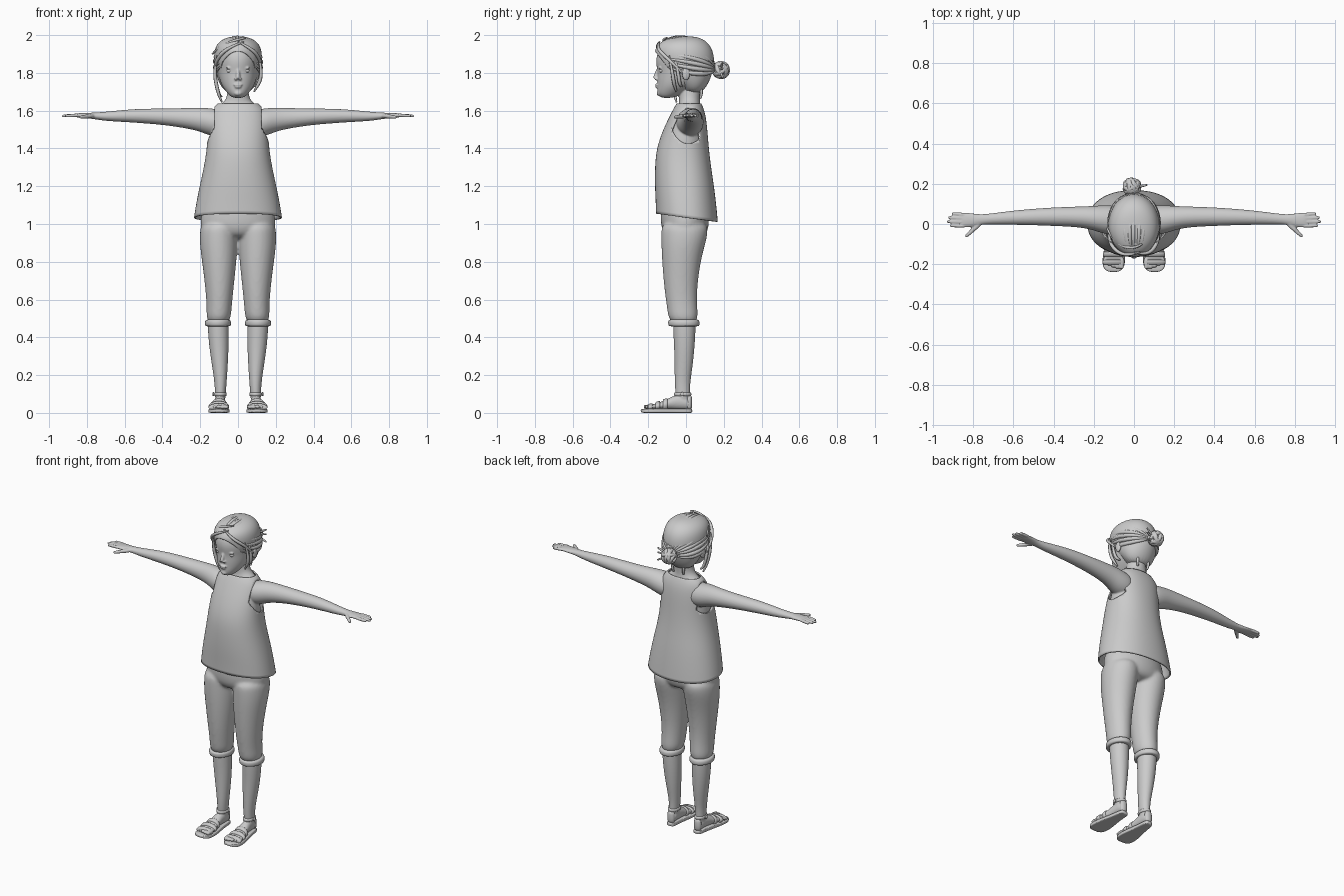
import bpy, bmesh, math, random
from mathutils import Vector, Matrix, Euler

random.seed(4)
if "Cube" in bpy.data.objects:
    bpy.data.objects.remove(bpy.data.objects["Cube"])

GREY = (0.6, 0.6, 0.6, 1)
clay = bpy.data.materials.new("plain_grey")
clay.use_nodes = True
clay.diffuse_color = GREY
clay.node_tree.nodes["Principled BSDF"].inputs["Base Color"].default_value = GREY


def skin_rings(bm, rings, caps=True):
    loops = [[bm.verts.new(p) for p in ring] for ring in rings]
    n = len(loops[0])
    for a, b in zip(loops, loops[1:]):
        for i in range(n):
            j = (i + 1) % n
            bm.faces.new((a[i], a[j], b[j], b[i]))
    if caps:
        bm.faces.new(loops[0][::-1])
        bm.faces.new(loops[-1])


def loft(bm, sections, axis="z", side=1, power=2, caps=True, n=24):
    """Section: position on the axis, then the bounds on the two other axes."""
    rings = []
    for pos, a0, a1, b0, b1 in sections:
        ring = []
        for k in range(n):
            t = 2 * math.pi * k / n
            c, s = math.cos(t), math.sin(t)
            u = math.copysign(abs(c) ** (2 / power), c)
            v = math.copysign(abs(s) ** (2 / power), s)
            a = (a0 + a1) / 2 + u * (a1 - a0) / 2
            b = (b0 + b1) / 2 + v * (b1 - b0) / 2
            x, y, z = {"z": (a, b, pos), "x": (pos, a, b), "y": (a, pos, b)}[axis]
            ring.append((x * side, y, z))
        rings.append(ring)
    skin_rings(bm, rings, caps)


def digit(bm, p0, p1, r0, r1, side=1):
    p0, p1 = Vector(p0), Vector(p1)
    q = (p1 - p0).to_track_quat("Z", "Y")
    rings = []
    for t, f in ((0, .7), (.12, 1), (.5, 1), (.88, 1), (1, .7)):
        r = (r0 + (r1 - r0) * t) * f
        ring = [p0.lerp(p1, t) + q @ Vector((r * math.cos(k * math.pi / 5), r * math.sin(k * math.pi / 5), 0))
                for k in range(10)]
        rings.append([(p.x * side, p.y, p.z) for p in ring])
    skin_rings(bm, rings)


def blob(bm, centre, radii):
    m = Matrix.Translation(centre) @ Matrix.Diagonal((*radii, 1))
    bmesh.ops.create_uvsphere(bm, u_segments=16, v_segments=10, radius=1, matrix=m)


def finish(name, bm, subdiv=2, voxel=0, relax=3):
    bmesh.ops.recalc_face_normals(bm, faces=bm.faces)
    me = bpy.data.meshes.new(name)
    bm.to_mesh(me)
    bm.free()
    for p in me.polygons:
        p.use_smooth = True
    me.materials.append(clay)
    ob = bpy.data.objects.new(name, me)
    bpy.context.collection.objects.link(ob)
    if subdiv:
        mod = ob.modifiers.new("Subdivide", "SUBSURF")
        mod.levels = mod.render_levels = subdiv
    if voxel:
        mod = ob.modifiers.new("Merge", "REMESH")
        mod.mode, mod.voxel_size, mod.use_smooth_shade = "VOXEL", voxel, True
        mod = ob.modifiers.new("Relax", "SMOOTH")
        mod.factor, mod.iterations = .5, relax
    return ob


def thicken(ob, depth):
    mod = ob.modifiers.new("Thickness", "SOLIDIFY")
    mod.thickness, mod.offset = depth, -1


def strands(name, paths, radius, cyclic=False):
    cu = bpy.data.curves.new(name, "CURVE")
    cu.dimensions, cu.bevel_depth, cu.bevel_resolution = "3D", radius, 2
    cu.use_fill_caps, cu.resolution_u = True, 5
    for path in paths:
        sp = cu.splines.new("NURBS")
        sp.points.add(len(path) - 1)
        sp.use_endpoint_u, sp.use_cyclic_u, sp.order_u = not cyclic, cyclic, 4
        for k, (pt, co) in enumerate(zip(sp.points, path)):
            pt.co = (*co, 1)
            pt.radius = 1 if cyclic else .25 + .8 * math.sin(math.pi * (k + .3) / (len(path) - .4))
    cu.materials.append(clay)
    ob = bpy.data.objects.new(name, cu)
    bpy.context.collection.objects.link(ob)


# Skin of head, neck, chest, arms and hands merged into one surface
bm = bmesh.new()
loft(bm, [(1.3, -.15, .15, -.14, .11), (1.4, -.15, .15, -.14, .105), (1.5, -.145, .145, -.11, .1),
          (1.57, -.135, .135, -.075, .09), (1.61, -.12, .12, -.05, .082), (1.635, -.09, .09, -.037, .076),
          (1.66, -.06, .06, -.037, .072), (1.72, -.054, .054, -.04, .078), (1.78, -.05, .05, -.03, .08)])
loft(bm, [(1.666, -.03, .03, -.135, -.07), (1.69, -.055, .055, -.154, -.01), (1.73, -.086, .086, -.152, .05),
          (1.77, -.1, .1, -.154, .1), (1.81, -.108, .108, -.151, .125), (1.86, -.113, .113, -.163, .13),
          (1.92, -.11, .11, -.15, .125), (1.975, -.07, .07, -.1, .08)])
digit(bm, (0, -.146, 1.825), (0, -.166, 1.768), .008, .013)
blob(bm, (0, -.153, 1.737), (.024, .011, .006))
blob(bm, (0, -.152, 1.725), (.019, .011, .006))
blob(bm, (0, -.142, 1.692), (.022, .014, .014))
for s in (-1, 1):
    blob(bm, (s * .012, -.156, 1.768), (.008, .012, .008))
    blob(bm, (s * .119, .0, 1.795), (.012, .022, .036))
    blob(bm, (s * .043, -.139, 1.826), (.024, .008, .005))
    loft(bm, [(.06, -.05, .09, 1.46, 1.6), (.14, -.055, .095, 1.462, 1.613), (.2, -.03, .09, 1.49, 1.617),
              (.28, -.015, .087, 1.508, 1.614), (.4, -.01, .083, 1.525, 1.611), (.5, -.006, .076, 1.533, 1.611),
              (.6, -.004, .067, 1.54, 1.605), (.7, -.002, .054, 1.545, 1.594), (.76, -.002, .047, 1.555, 1.59),
              (.8, -.015, .053, 1.56, 1.588), (.84, -.02, .057, 1.563, 1.587), (.865, -.014, .052, 1.566, 1.584)],
         axis="x", side=s)
    for root, tip, reach in ((-.01, -.008, .917), (.01, .012, .933), (.029, .032, .927), (.046, .052, .908)):
        digit(bm, (.84, root, 1.576), (reach, tip, 1.572), .0105, .0085, s)
    digit(bm, (.765, .005, 1.573), (.84, -.065, 1.565), .014, .009, s)
finish("skin_upper_body", bm, voxel=.0045)

# Eyes
bm = bmesh.new()
for s in (-1, 1):
    blob(bm, (s * .043, -.127, 1.811), (.019, .016, .012))
finish("eyes", bm, subdiv=1)

# Sleeveless top with a hem that dips at the back
bm = bmesh.new()
loft(bm, [(z, -w, w, f, b) for z, w, f, b in (
    (1.034, .235, -.16, .17), (1.1, .225, -.162, .164), (1.2, .205, -.166, .15), (1.3, .182, -.166, .134),
    (1.4, .166, -.158, .122), (1.5, .16, -.122, .114), (1.57, .152, -.088, .106), (1.612, .138, -.066, .094),
    (1.638, .108, -.05, .082))], caps=False, power=2.2)
for v in bm.verts:
    if v.co.z < 1.12:
        v.co.z -= v.co.y * .13
top = finish("sleeveless_top", bm)
thicken(top, .008)
for s in (-1, 1):
    bm = bmesh.new()
    loft(bm, [(x, -.08, .105, 1.425, 1.67) for x in (.124, .2, .3)], axis="x", side=s)
    cutter = finish("armhole_cutter", bm, subdiv=0)
    cutter.hide_render = True
    cutter.display_type = "WIRE"
    cut = top.modifiers.new("Armhole", "BOOLEAN")
    cut.operation, cut.object, cut.solver = "DIFFERENCE", cutter, "EXACT"

# Cropped trousers: hips and two legs merged
bm = bmesh.new()
loft(bm, [(1.12, -.17, .17, -.13, .11), (1.06, -.195, .195, -.135, .12), (1.0, -.203, .203, -.135, .124),
          (.95, -.19, .19, -.122, .112), (.92, -.13, .13, -.08, .08)])
for s in (-1, 1):
    loft(bm, [(.465, .04, .17, -.09, .068), (.55, .034, .165, -.1, .06), (.65, .024, .172, -.115, .058),
              (.78, .01, .188, -.126, .074), (.88, .002, .202, -.131, .098), (.95, 0, .204, -.132, .118),
              (1.02, 0, .195, -.13, .115)], side=s)
finish("cropped_trousers", bm, voxel=.009, relax=5)

for s, side in ((-1, "right"), (1, "left")):
    # Trouser cuff
    bm = bmesh.new()
    loft(bm, [(.458, .05, .165, -.08, .06), (.459, .038, .174, -.093, .071), (.475, .036, .177, -.096, .073),
              (.49, .038, .174, -.095, .07), (.496, .045, .165, -.088, .062)], side=s)
    finish(side + "_trouser_cuff", bm, subdiv=1)

    # Lower leg and foot
    bm = bmesh.new()
    loft(bm, [(.05, .068, .12, -.05, .02), (.1, .065, .122, -.056, .021), (.16, .06, .124, -.06, .022),
              (.25, .054, .138, -.061, .036), (.35, .049, .153, -.063, .046), (.45, .049, .161, -.069, .052),
              (.54, .05, .16, -.07, .05)], side=s)
    loft(bm, [(.028, .08, .108, .02, .06), (.015, .067, .12, .018, .085), (-.03, .066, .122, .018, .1),
              (-.07, .066, .127, .018, .09), (-.11, .062, .138, .018, .066), (-.16, .05, .15, .018, .05),
              (-.195, .053, .15, .018, .04)], axis="y", side=s)
    for k in range(5):
        digit(bm, (.06 + k * .021, -.17, .034), (.062 + k * .021, -.225 + k * k * .002, .031),
              .013 - k * .0008, .012 - k * .0008, s)
    finish(side + "_lower_leg", bm, voxel=.005)

    # Sandal: sole, toe straps, ankle strap and buckle
    bm = bmesh.new()
    loft(bm, [(.034, .078, .108, 0, .022), (.022, .064, .122, 0, .024), (-.05, .063, .13, 0, .024),
              (-.13, .046, .152, 0, .023), (-.195, .042, .16, 0, .022), (-.225, .055, .15, 0, .022),
              (-.24, .078, .125, .003, .02)], axis="y", side=s, power=6)
    finish(side + "_sandal_sole", bm, subdiv=1)
    bm = bmesh.new()
    for y, inner, outer, height in ((-.19, .046, .157, .05), (-.15, .047, .156, .062), (-.11, .056, .144, .076)):
        loft(bm, [(y + d, inner + e, outer - e, .01, height - e + d * .3)
                  for d, e in ((-.013, .006), (-.011, 0), (.011, 0), (.013, .006))], axis="y", side=s)
    loft(bm, [(z, .059 + e, .128 - e, -.064 + e, .029 - e)
              for z, e in ((.088, .006), (.09, 0), (.107, 0), (.109, .006))], side=s)
    loft(bm, [(z, .07, .118, .0, .033) for z in (.015, .05, .1)], side=s)
    blob(bm, (s * .13, -.02, .099), (.006, .011, .011))
    finish(side + "_sandal_straps", bm, subdiv=1)

# Hair cap, cut along a sloping hairline
bm = bmesh.new()
loft(bm, [(z, -w, w, f, b) for z, w, f, b in (
    (1.69, .06, 0, .08), (1.74, .1, -.04, .118), (1.8, .12, -.12, .142), (1.86, .129, -.16, .153),
    (1.92, .127, -.166, .144), (1.96, .108, -.145, .118), (1.985, .07, -.09, .08), (1.994, .02, -.03, .03))])
bmesh.ops.bisect_plane(bm, geom=bm.verts[:] + bm.edges[:] + bm.faces[:], plane_co=(0, -.165, 1.915),
                       plane_no=(0, -.195, -.155), clear_outer=True)
thicken(finish("hair_cap", bm), .012)

# Combed locks running back to the bun
locks = []
for k in range(19):
    roll = math.radians(-108 + 12 * k + random.uniform(-3, 3))
    start = .55 + .45 * abs(math.sin(roll))
    path = []
    for j in range(10):
        t = start + (math.pi - .12 - start) * j / 9
        wide, high = math.sin(t) * math.sin(roll), math.sin(t) * math.cos(roll)
        path.append((.124 * wide, -.158 * math.cos(t) - .005, 1.85 + .136 * high + .03 * math.cos(t)))
    locks.append(path)
strands("combed_locks", locks, .012)

# Loose fringe and side strands
loose = [[(.03, -.14, 1.965), (-.04, -.163, 1.94), (-.1, -.135, 1.9), (-.128, -.08, 1.84), (-.125, -.03, 1.79)],
         [(.0, -.14, 1.965), (.06, -.158, 1.935), (.105, -.125, 1.9), (.125, -.07, 1.85), (.122, -.02, 1.8)],
         [(.04, -.1, 1.985), (-.03, -.145, 1.975), (-.1, -.1, 1.94), (-.135, -.02, 1.9)]]
for s, low in ((-1, 1.645), (1, 1.7)):
    for d in (0, .03):
        loose.append([(s * .11, -.09 + d, 1.89), (s * .126, -.075 + d, 1.82), (s * .12, -.065 + d, 1.75),
                      (s * .1, -.06 + d, low + .03), (s * .085, -.05 + d, low + d)])
    loose.append([(s * .04, .08, 1.73), (s * .04, .085, 1.69), (s * .035, .075, 1.665)])
strands("loose_strands", loose, .01)

# Bun made of coiled loops, with stray ends
centre = Vector((-.01, .185, 1.815))
bm = bmesh.new()
blob(bm, centre, (.04, .036, .036))
finish("bun_core", bm, subdiv=1)
coils = []
for k in range(8):
    turn = Euler((random.uniform(0, 3), random.uniform(0, 3), random.uniform(0, 3))).to_matrix()
    coils.append([centre + turn @ Vector((.039 * math.cos(a * math.pi / 5), .039 * math.sin(a * math.pi / 5),
                                         random.uniform(-.008, .008))) for a in range(10)])
strands("bun_coils", coils, .012, cyclic=True)
strands("bun_ends", [[centre, centre + Vector((.04, .0, h)), centre + Vector((.075, .01, h * 2))]
                     for h in (-.02, .005, .02)], .008)
